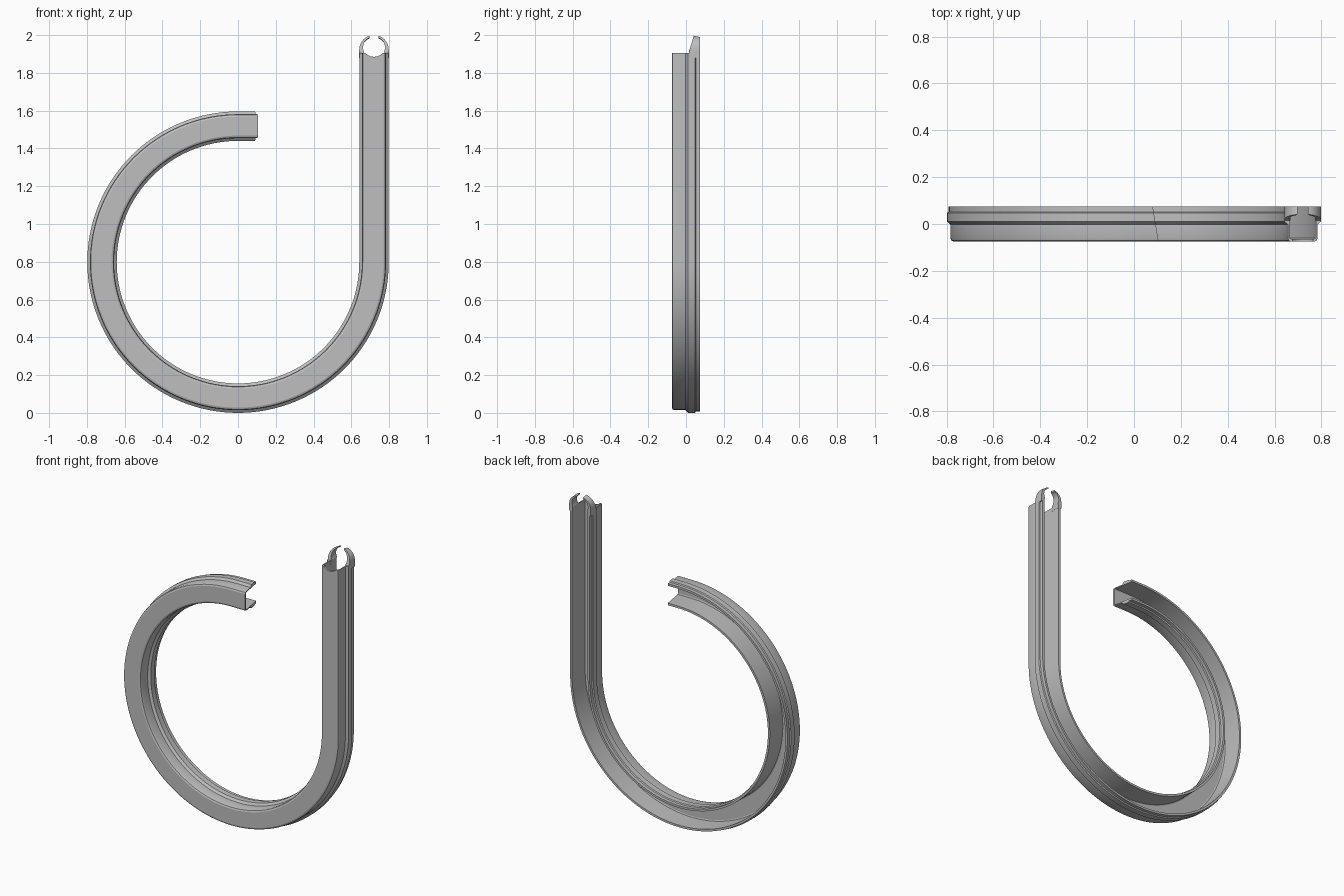
import bpy, bmesh, math
from mathutils import Vector

if "Cube" in bpy.data.objects:
    bpy.data.objects.remove(bpy.data.objects["Cube"])

R = 0.72          # centreline radius of the hook
CZ = 0.798        # height of the bend centre
STEM_TOP = 1.905
STEPS = 96

metal = bpy.data.materials.new("plain_grey")
metal.use_nodes = True
grey = (0.52, 0.52, 0.52, 1)
metal.diffuse_color = grey
metal.node_tree.nodes["Principled BSDF"].inputs["Base Color"].default_value = grey


def loft(name, rings):
    """Skin matching closed rings and cap both ends."""
    bm = bmesh.new()
    loops = [[bm.verts.new(p) for p in ring] for ring in rings]
    n = len(loops[0])
    for a, b in zip(loops, loops[1:]):
        for i in range(n):
            j = (i + 1) % n
            bm.faces.new((a[i], a[j], b[j], b[i]))
    # Caps are strips between the two halves of the ring
    for loop in (loops[0], loops[-1]):
        for i in range(n // 2 - 1):
            bm.faces.new((loop[i], loop[i + 1], loop[n - 2 - i], loop[n - 1 - i]))
    bmesh.ops.recalc_face_normals(bm, faces=bm.faces)
    mesh = bpy.data.meshes.new(name)
    bm.to_mesh(mesh)
    bm.free()
    mesh.materials.append(metal)
    ob = bpy.data.objects.new(name, mesh)
    bpy.context.collection.objects.link(ob)
    bpy.ops.object.select_all(action='DESELECT')
    ob.select_set(True)
    bpy.context.view_layer.objects.active = ob
    bpy.ops.object.shade_smooth_by_angle(angle=math.radians(22))


# Channel section (offset from centreline, y): stepped outside, flat inside, open back
outer_half = [(0.071, 0.075), (0.071, 0.052), (0.078, 0.048), (0.078, 0.01),
              (0.0635, -0.002), (0.0635, -0.06), (0.0595, -0.071), (0.05, -0.075)]
inner_half = [(0.057, y) for y in (0.075, 0.052, 0.048, 0.01, -0.002, -0.04, -0.06)]
inner_half.append((0.05, -0.063))
web = [0.044 * math.cos(math.pi * i / 12) for i in range(13)]


def across(side, y):
    return side + [(u, y) for u in web] + [(-u, v) for u, v in reversed(side)]


section = across(outer_half, -0.075) + across(inner_half, -0.063)[::-1]

# Path frames: short level end, three-quarter bend, upright stem
frames = [(Vector((0.105, 0, CZ + R)), Vector((0, 0, 1)))]
for i in range(STEPS + 1):
    a = math.pi / 2 + 1.5 * math.pi * i / STEPS
    out = Vector((math.cos(a), 0, math.sin(a)))
    frames.append((Vector((0, 0, CZ)) + out * R, out))
frames.append((Vector((R, 0, STEM_TOP)), Vector((1, 0, 0))))

rings = [[c + out * u + Vector((0, y, 0)) for u, y in section] for c, out in frames]
for p in rings[0]:                      # slanted free end
    p.x -= (p.y + 0.075) * 0.167
for p in rings[-1]:                     # scooped web and lowered back lips
    u = p.x - R
    if abs(u) < 0.0445:
        p.z = 1.945 - math.sqrt(0.06 ** 2 - u ** 2)
    elif p.y > 0.05:
        p.z = 1.88
loft("hook_channel", rings)


# Curved spring arms on the stem
def arc(cz, r, start, end, n=14):
    angles = [math.radians(start + (end - start) * i / n) for i in range(n + 1)]
    return [(r * math.cos(a), cz + r * math.sin(a)) for a in angles]


outline = ([(-0.0782, 1.88)] + arc(1.922, 0.0782, 180, 107)
           + arc(1.934, 0.058, 116, 205) + [(-0.0565, 1.88)])

for name, s in (("right_clip_arm", 1), ("left_clip_arm", -1)):
    front = [(R + s * x, 0.012 + max(0, z - 1.9) * 0.3, z) for x, z in outline]
    back = [(R + s * x, 0.075, z - max(0, z - 1.96) * 0.2) for x, z in outline]
    loft(name, [front, back])
